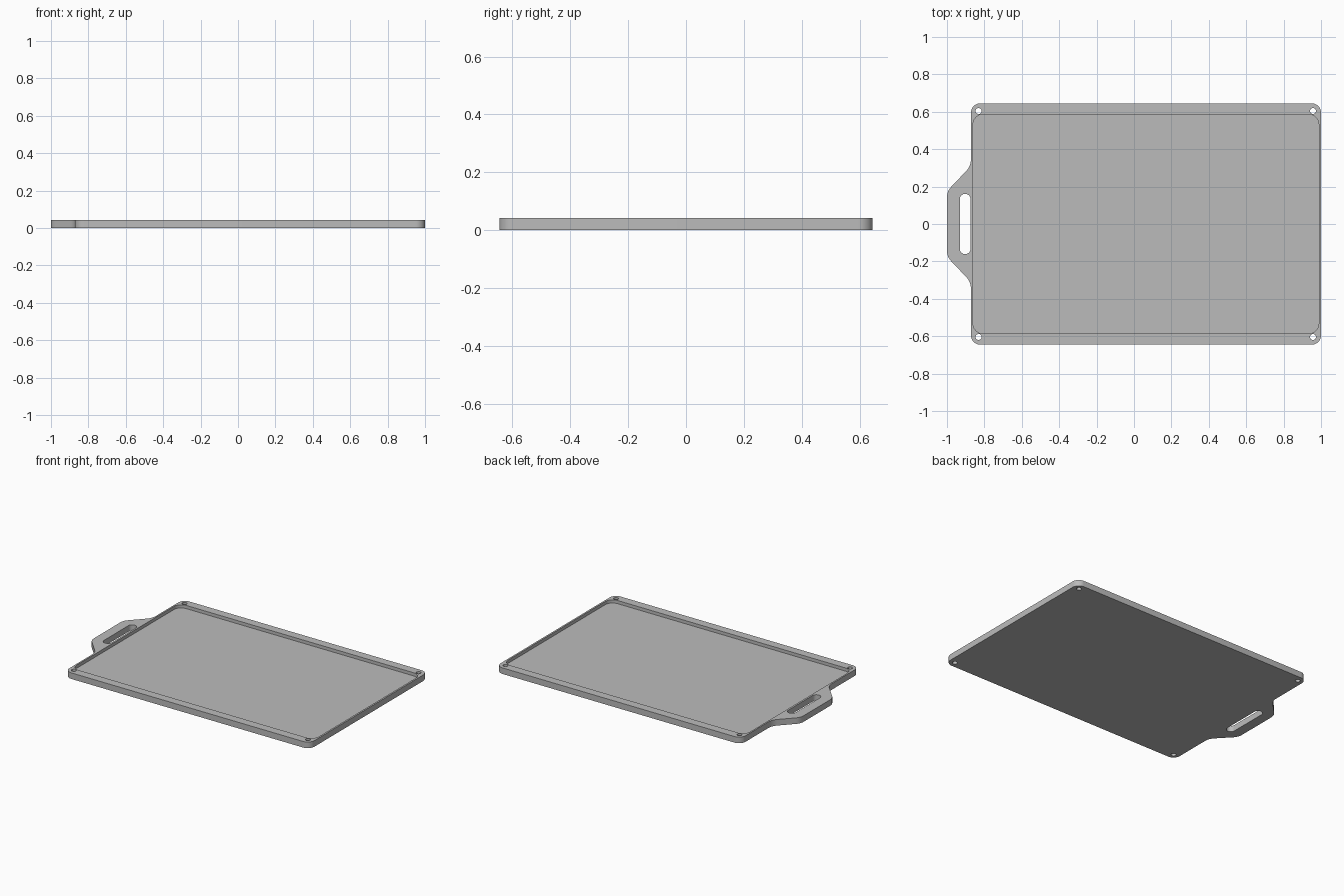
import bpy
import bmesh
import math
from mathutils import Vector

cube = bpy.data.objects.get("Cube")
if cube:
    bpy.data.objects.remove(cube, do_unlink=True)

HEIGHT = 0.042
FLOOR = 0.02
LEFT, RIGHT, SIDE = -0.872, 1.0, 0.645

grey = bpy.data.materials.new("light grey")
grey.use_nodes = True
grey.diffuse_color = (0.5, 0.5, 0.5, 1)
grey.node_tree.nodes["Principled BSDF"].inputs["Base Color"].default_value = (0.5, 0.5, 0.5, 1)


def rounded(corners, steps=10):
    """Outline whose (x, y, radius) corners are replaced by tangent arcs."""
    outline = []
    for i, (x, y, radius) in enumerate(corners):
        p = Vector((x, y))
        a = (Vector(corners[i - 1][:2]) - p).normalized()
        b = (Vector(corners[(i + 1) % len(corners)][:2]) - p).normalized()
        half = a.angle(b) / 2
        centre = p + (a + b).normalized() * (radius / math.sin(half))
        start = p + a * (radius / math.tan(half)) - centre
        end = p + b * (radius / math.tan(half)) - centre
        sweep = start.angle_signed(end)
        for k in range(steps + 1):
            angle = math.atan2(start.y, start.x) - sweep * k / steps
            outline.append(centre + radius * Vector((math.cos(angle), math.sin(angle))))
    return outline


def rectangle(x0, x1, y, radius):
    return rounded([(x0, -y, radius), (x1, -y, radius), (x1, y, radius), (x0, y, radius)])


def prism(name, outline, z0, z1):
    bm = bmesh.new()
    face = bm.faces.new([bm.verts.new((p.x, p.y, z0)) for p in outline])
    top = bmesh.ops.extrude_face_region(bm, geom=[face])["geom"]
    bmesh.ops.translate(bm, vec=(0, 0, z1 - z0),
                        verts=[v for v in top if isinstance(v, bmesh.types.BMVert)])
    bmesh.ops.recalc_face_normals(bm, faces=bm.faces)
    mesh = bpy.data.meshes.new(name)
    bm.to_mesh(mesh)
    bm.free()
    mesh.materials.append(grey)
    obj = bpy.data.objects.new(name, mesh)
    bpy.context.collection.objects.link(obj)
    return obj


# Board with the handle flaring out of its left edge
half_outline = [(RIGHT, SIDE, 0.05), (LEFT, SIDE, 0.05), (LEFT, 0.31, 0.09), (-1, 0.175, 0.08)]
mirrored = [(x, -y, r) for x, y, r in reversed(half_outline)]
tray = prism("tray", rounded(half_outline + mirrored), 0, HEIGHT)

# Recess, handle slot and corner screw holes
cutters = [
    prism("recess_cutter", rectangle(-0.861, 0.988, 0.586, 0.055), FLOOR, 0.1),
    prism("handle_slot_cutter", rectangle(-0.931, -0.874, 0.161, 0.028), -0.1, 0.1),
]
for x in (-0.831, 0.957):
    for y in (-0.604, 0.604):
        circle = [Vector((x + 0.016 * math.cos(t * math.tau / 32),
                          y + 0.016 * math.sin(t * math.tau / 32))) for t in range(32)]
        cutters.append(prism("screw_hole_cutter", circle, -0.1, 0.1))

bpy.ops.object.select_all(action="DESELECT")
tray.select_set(True)
bpy.context.view_layer.objects.active = tray
for cutter in cutters:
    cutter.hide_render = True
    cut = tray.modifiers.new(cutter.name, "BOOLEAN")
    cut.operation = "DIFFERENCE"
    cut.solver = "EXACT"
    cut.object = cutter
    bpy.ops.object.modifier_apply(modifier=cut.name)
    bpy.data.objects.remove(cutter, do_unlink=True)

bpy.ops.object.shade_smooth_by_angle(angle=math.radians(30))
